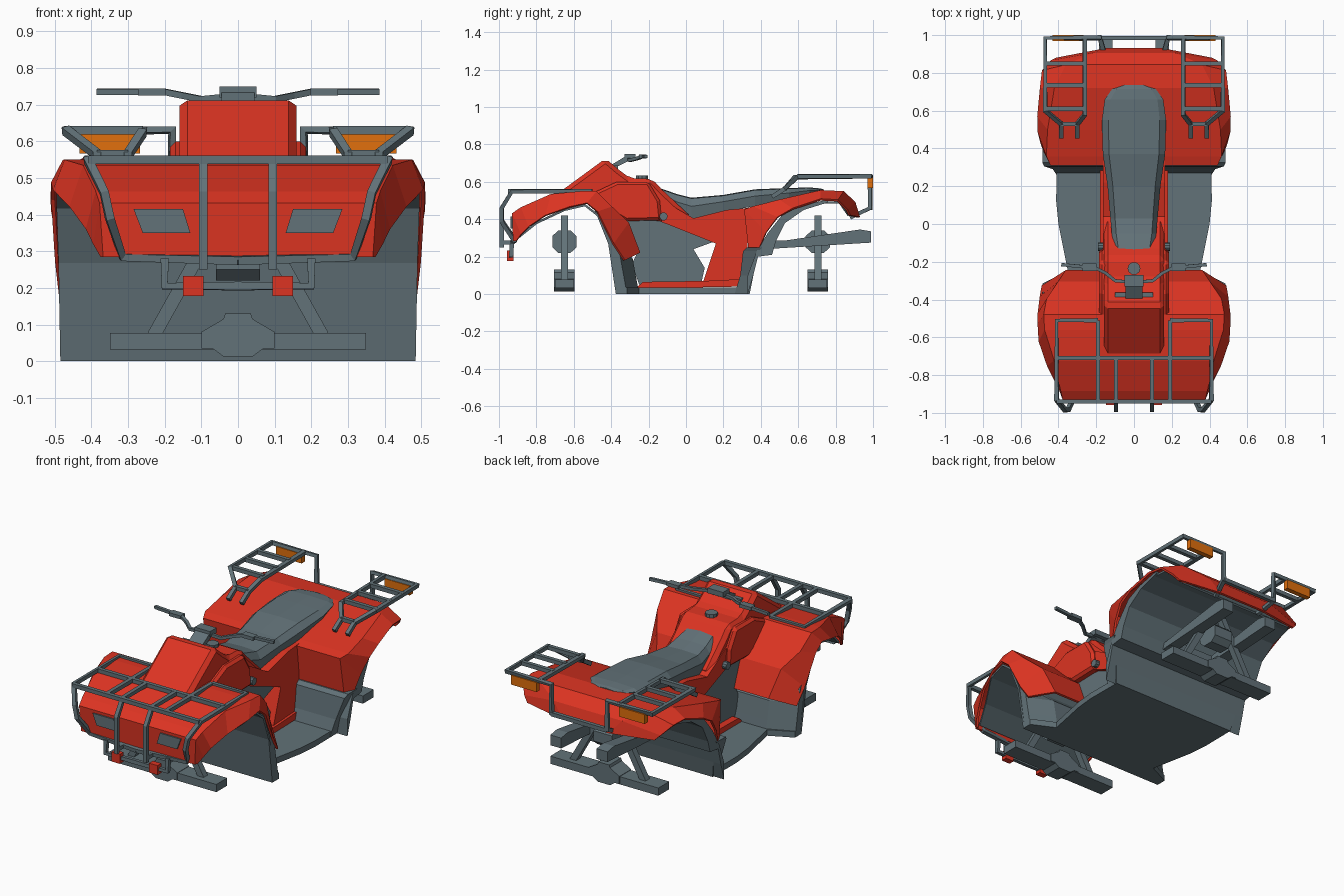
import bpy, bmesh, math
from mathutils import Vector

if "Cube" in bpy.data.objects:
    bpy.data.objects.remove(bpy.data.objects["Cube"])


def material(name, rgb):
    m = bpy.data.materials.new(name)
    m.diffuse_color = (*rgb, 1)
    m.use_nodes = True
    m.node_tree.nodes["Principled BSDF"].inputs["Base Color"].default_value = m.diffuse_color
    return m


RED = material("body red", (0.72, 0.034, 0.016))
GREY = material("blue grey", (0.122, 0.168, 0.188))
ORANGE = material("reflector orange", (0.75, 0.16, 0.004))


def mesh(name, verts, faces, mat, thick=0, bevel=0):
    me = bpy.data.meshes.new(name)
    me.from_pydata([Vector(v) for v in verts], [], faces)
    bm = bmesh.new()
    bm.from_mesh(me)
    bmesh.ops.recalc_face_normals(bm, faces=bm.faces)
    bm.to_mesh(me)
    bm.free()
    me.materials.append(mat)
    ob = bpy.data.objects.new(name, me)
    bpy.context.collection.objects.link(ob)
    if thick:
        s = ob.modifiers.new("thickness", "SOLIDIFY")
        s.thickness, s.offset = thick, 0
    if bevel:
        b = ob.modifiers.new("bevel", "BEVEL")
        b.width, b.segments, b.limit_method = bevel, 1, "ANGLE"
    return ob


def loft(name, rings, mat, closed=True, thick=0):
    n = len(rings[0])
    faces = [(r * n + i, r * n + (i + 1) % n, (r + 1) * n + (i + 1) % n, (r + 1) * n + i)
             for r in range(len(rings) - 1) for i in range(n if closed else n - 1)]
    if closed:
        faces += [tuple(range(n)), tuple(range((len(rings) - 1) * n, len(rings) * n))]
    return mesh(name, [p for r in rings for p in r], faces, mat, thick)


def slab(name, yz, x0, x1, mat, bevel=0):
    """Side outline (y, z) extruded across x."""
    n = len(yz)
    verts = [(x, y, z) for x in (x0, x1) for y, z in yz]
    faces = [tuple(range(n)), tuple(range(n, 2 * n))]
    faces += [(i, (i + 1) % n, n + (i + 1) % n, n + i) for i in range(n)]
    return mesh(name, verts, faces, mat, 0, bevel)


def box(name, c, s, mat, bevel=0):
    y, z, h, v = c[1], c[2], s[1] / 2, s[2] / 2
    return slab(name, [(y - h, z - v), (y + h, z - v), (y + h, z + v), (y - h, z + v)],
                c[0] - s[0] / 2, c[0] + s[0] / 2, mat, bevel)


def tube(name, pts, mat=GREY, r=0.016, both=False):
    """Square tube along a path, optionally on both sides."""
    for s in ((1, -1) if both else (1,)):
        cu = bpy.data.curves.new(name, "CURVE")
        cu.dimensions = "3D"
        cu.bevel_depth, cu.bevel_resolution, cu.use_fill_caps = r, 0, True
        sp = cu.splines.new("POLY")
        sp.points.add(len(pts) - 1)
        for p, q in zip(sp.points, pts):
            p.co = (q[0] * s, q[1], q[2], 1)
            p.tilt = math.pi / 4
        tmp = bpy.data.objects.new(name, cu)
        me = bpy.data.meshes.new_from_object(tmp)
        bpy.data.objects.remove(tmp)
        me.materials.clear()
        me.materials.append(mat)
        me.shade_flat()
        bpy.context.collection.objects.link(bpy.data.objects.new(name, me))


def fender(name, stations):
    """Each station: shoulder (y, z, x) then lower side edge (y, z, x)."""
    loft(name, [[(-e, c, d), (-x, y, z), (x, y, z), (e, c, d)]
                for y, z, x, c, d, e in stations], RED, False, 0.012)


def liner(name, path):
    loft(name, [[(-w, y, z), (w, y, z)] for y, z, w in path], GREY, False, 0.012)


# Front bodywork
fender("front_fender", [
    (-.92, .285, .365, -.905, .285, .37), (-.925, .43, .375, -.88, .32, .39),
    (-.88, .46, .385, -.84, .36, .41), (-.72, .53, .42, -.75, .42, .455),
    (-.56, .545, .47, -.62, .465, .5), (-.48, .545, .475, -.53, .485, .505),
    (-.40, .465, .46, -.475, .44, .505), (-.31, .38, .40, -.39, .27, .495),
    (-.25, .22, .36, -.33, .18, .485)])
liner("front_arch_liner", [
    (-.90, .30, .36), (-.80, .38, .40), (-.65, .45, .485), (-.54, .475, .495),
    (-.47, .42, .495), (-.41, .27, .49), (-.37, .006, .485)])
loft("front_mudflap", [[(x, y, z) for y, z in [
    (-.375, 0), (r, 0), (r - .015, .08), (r - .035, .19), (-.36, .26), (-.45, .43), (-.49, .45),
    (-.42, .3)]] for x, r in [(-.485, -.315), (-.34, -.25), (.34, -.25), (.485, -.315)]], GREY)
for s in (1, -1):
    mesh("headlight", [(s * x, y, z) for y in (-.925, -.937) for x, z in
                       ((.13, .35), (.26, .35), (.285, .415), (.15, .415))],
         [(0, 1, 2, 3), (4, 5, 6, 7), (0, 1, 5, 4), (1, 2, 6, 5), (2, 3, 7, 6), (3, 0, 4, 7)], GREY)

# Hood, tank and side panels
slab("hood_and_tank", [(-.71, .52), (-.43, .725), (-.36, .665), (-.3, .62), (-.18, .615),
                       (-.13, .56), (.03, .41), (-.05, .37), (-.12, .385), (-.32, .41),
                       (-.42, .5)], -.16, .16, RED, .022)
slab("tank_side_bulge", [(-.52, .53), (-.37, .6), (-.2, .6), (-.14, .5), (-.13, .395),
                         (-.32, .39), (-.42, .45)], -.185, .185, RED, .015)
slab("side_panel", [(-.13, .385), (.16, .27), (.09, .06), (.33, .06), (.33, .46), (.22, .45),
                    (.04, .405), (-.14, .51)], -.165, .165, RED)
slab("lower_side_strip", [(-.27, .03), (.3, .04), (.3, .08), (.1, .07), (-.23, .065)],
     -.18, .18, RED)
slab("engine_core", [(-.33, .41), (-.12, .39), (.15, .28), (.04, .24), (.1, .14), (.08, .05),
                     (-.25, .05), (-.29, .16), (-.26, .22), (-.33, .37)], -.14, .14, GREY)


def disc(name, c, r, depth, axis, mat=GREY, n=10):
    rings = []
    for d in (-depth / 2, depth / 2):
        ring = []
        for i in range(n):
            a, b = r * math.cos(2 * math.pi * i / n), r * math.sin(2 * math.pi * i / n)
            off = (d, a, b) if axis == "x" else (a, b, d)
            ring.append(tuple(c[k] + off[k] for k in range(3)))
        rings.append(ring)
    loft(name, rings, mat)


disc("side_bolt", (0, -.12, .415), .022, .38, "x")
disc("fuel_cap", (0, -.235, .62), .034, .03, "z")

# Seat
loft("seat", [[(-w * .9, y, b), (-w, y, t - .4 * (t - b)), (-w * .8, y, t - .004), (0, y, t),
               (w * .8, y, t - .004), (w, y, t - .4 * (t - b)), (w * .9, y, b)]
              for y, b, t, w in [(-.15, .52, .57, .10), (-.05, .43, .535, .118), (.03, .40, .515, .125),
                                 (.2, .44, .53, .14), (.37, .47, .56, .165), (.55, .5, .567, .17),
                                 (.66, .53, .57, .155), (.715, .54, .565, .115), (.735, .54, .56, .06)]],
     GREY)

# Rear bodywork
fender("rear_fender", [
    (.34, .23, .45, .39, .24, .475), (.315, .45, .44, .43, .33, .49),
    (.36, .465, .46, .49, .41, .505), (.5, .5, .455, .57, .455, .508),
    (.72, .55, .42, .72, .505, .495), (.84, .545, .36, .81, .5, .485),
    (.90, .49, .22, .86, .45, .44), (.925, .41, .15, .875, .42, .41)])
slab("rear_arch_rim", [(.33, 0), (.36, .1), (.385, .2), (.46, .21), (.48, .28), (.53, .38),
                       (.63, .45), (.76, .49), (.76, .505), (.62, .475), (.52, .43), (.44, .33),
                       (.38, .235), (.33, .1)], -.478, .478, GREY)
liner("rear_arch_liner", [(.72, .49, .47), (.82, .49, .46), (.87, .42, .38)])
loft("rear_footwell_wall", [[(-w, a, z), (w, a, z), (w, b, z), (-w, b, z)] for a, b, z, w in
                            [(.26, .34, 0, .41), (.29, .36, .1, .43), (.305, .39, .23, .475),
                             (.325, .41, .25, .485)]], GREY)

# Footboard floor
edge = [(-.36, .485), (-.315, .485), (-.25, .35), (0, .40), (.12, .412), (.33, .41)]
outline = [(w, y) for y, w in edge] + [(-w, y) for y, w in reversed(edge)]
loft("footboard", [[(x, y, z) for x, y in outline] for z in (0, .035)], GREY)

# Handlebars
tube("handlebar", [(0, -.31, .725), (.10, -.3, .715), (.15, -.26, .725), (.2, -.235, .735),
                   (.28, -.225, .735), (.385, -.215, .735)], r=.012, both=True)
for s in (1, -1):
    box("grip_control", (s * .235, -.23, .735), (.075, .04, .02), GREY)
box("handlebar_clamp", (0, -.3, .735), (.1, .06, .03), GREY)
slab("steering_column", [(-.41, .66), (-.3, .715), (-.27, .74), (-.31, .745), (-.4, .69)],
     -.045, .045, GREY)
box("instrument_panel", (0, -.38, .675), (.2, .035, .025), GREY)

# Front rack and bumper
tube("front_rack_side", [(.19, -.51, .55), (.41, -.51, .55), (.41, -.93, .55), (.365, -.985, .46),
                         (.35, -.985, .39), (.315, -.915, .285), (0, -.935, .275)], both=True)
tube("front_rack_inner", [(.19, -.51, .55), (.19, -.94, .55)], both=True)
tube("front_rack_bumper_bar", [(.095, -.71, .55), (.095, -.93, .55), (.095, -.985, .46),
                               (.095, -.985, .25)], both=True)
for y in (-.71, -.94):
    tube("front_rack_cross", [(-.41, y, .55), (.41, y, .55)])
tube("bumper_bracket", [(.095, -.985, .275), (.095, -.93, .275)], both=True)
tube("lower_bumper", [(.2, -.93, .28), (.2, -.935, .205), (0, -.935, .205)], both=True)
for s in (1, -1):
    box("tow_block", (s * .122, -.94, .205), (.055, .035, .055), RED)

# Rear racks with reflectors
tube("rear_rack_frame", [(.385, .46, .52), (.385, .53, .565), (.47, .6, .63), (.47, .985, .63),
                         (.18, .985, .63), (.18, .985, .46), (.15, .88, .41)], both=True)
tube("rear_rack_inner", [(.3, .46, .52), (.3, .53, .565), (.26, .58, .625), (.26, .985, .63)], both=True)
tube("rear_rack_front_bar", [(.3, .53, .565), (.385, .53, .565)], both=True)
for y in (.61, .735, .85):
    tube("rear_rack_cross", [(.26, y, .63), (.47, y, .63)], both=True)
tube("rear_tie_bar", [(-.18, .985, .46), (.18, .985, .46)])
for s in (1, -1):
    box("rear_reflector", (s * .35, .985, .595), (.165, .03, .055), ORANGE)


# Axles and suspension
def octagon(y, z, a, b):
    k = .5
    return [(y - a, z - b * k), (y - a * k, z - b), (y + a * k, z - b), (y + a, z - b * k),
            (y + a, z + b * k), (y + a * k, z + b), (y - a * k, z + b), (y - a, z + b * k)]


hub = [(-.1, .035), (-.07, .035), (-.04, .013), (.04, .013), (.07, .035), (.1, .035), (.1, .08),
       (.04, .115), (.035, .13), (-.035, .13), (-.04, .115), (-.1, .08)]
for end, y in (("front", -.65), ("rear", .705)):
    box(end + "_axle", (0, y, .055), (.7, .1, .045), GREY)
    loft(end + "_differential", [[(x, y + d, z) for x, z in hub] for d in (-.055, .055)], GREY)
    slab(end + "_gearbox", octagon(y, .28, .065, .06), -.06, .06, GREY)
    tube(end + "_strut", [(.23, y, .07), (.04, y, .41)], r=.026, both=True)

# Rear swing beams
for s in (1, -1):
    slab("rear_beam", [(.42, .24), (.99, .275), (.99, .335), (.93, .345), (.42, .27)],
         s * .15 - .035, s * .15 + .035, GREY)
box("rear_beam_cross", (0, .5, .265), (.36, .06, .04), GREY)
